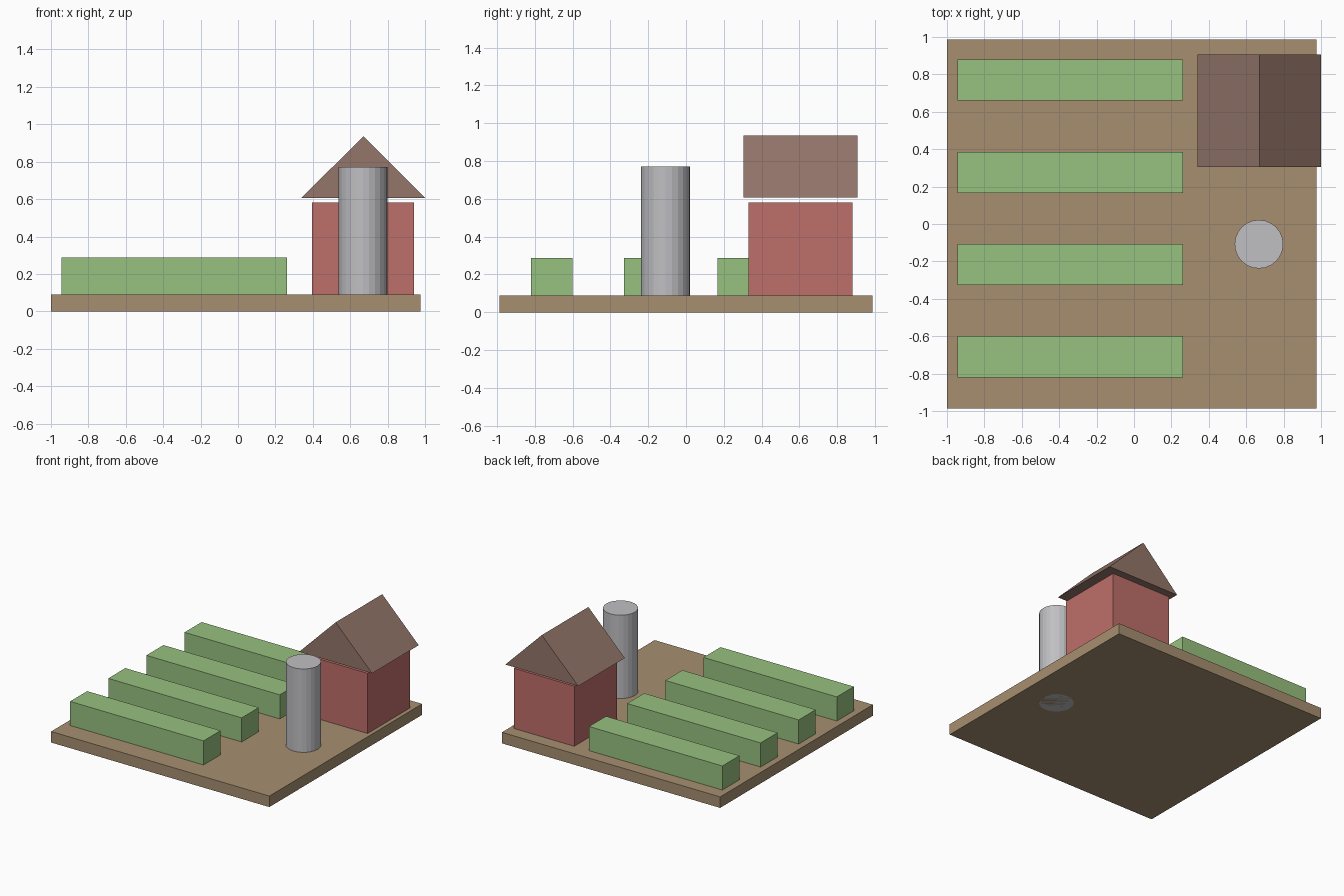
import bpy
import bmesh

if "Cube" in bpy.data.objects:
    bpy.data.objects.remove(bpy.data.objects["Cube"])


def material(name, rgb):
    """Flat colour from 0-255 sRGB, stored as linear."""
    lin = [(c / 255 / 12.92) if c < 11 else ((c / 255 + 0.055) / 1.055) ** 2.4 for c in rgb]
    m = bpy.data.materials.new(name)
    m.diffuse_color = (*lin, 1)
    m.use_nodes = True
    m.node_tree.nodes["Principled BSDF"].inputs["Base Color"].default_value = m.diffuse_color
    return m


SOIL = material("soil_brown", (166, 143, 112))
LEAF = material("crop_green", (151, 193, 127))
RED = material("barn_red", (190, 110, 106))
ROOF = material("roof_brown", (148, 118, 106))
METAL = material("silo_grey", (192, 192, 196))


def add_object(name, bm, mat):
    bmesh.ops.recalc_face_normals(bm, faces=bm.faces)
    mesh = bpy.data.meshes.new(name)
    bm.to_mesh(mesh)
    bm.free()
    mesh.materials.append(mat)
    obj = bpy.data.objects.new(name, mesh)
    bpy.context.collection.objects.link(obj)
    return obj


def box(name, xs, ys, zs, mat):
    bm = bmesh.new()
    bmesh.ops.create_cube(bm, size=1)
    for v in bm.verts:
        v.co = [r[0] if c < 0 else r[1] for c, r in zip(v.co, (xs, ys, zs))]
    return add_object(name, bm, mat)


# Ground slab
box("ground_slab", (-1.0, 0.975), (-0.987, 0.987), (0, 0.09), SOIL)

# Four evenly spaced crop rows
for i in range(4):
    y = -0.71 + i * 0.493
    box(f"crop_row_{i + 1}", (-0.945, 0.262), (y - 0.11, y + 0.11), (0.09, 0.287), LEAF)

# Barn walls
box("barn_walls", (0.395, 0.942), (0.33, 0.88), (0.09, 0.582), RED)

# Gable roof: triangle profile extruded along y, just above the walls
bm = bmesh.new()
profile = [bm.verts.new(p) for p in ((0.34, 0.305, 0.607), (1.0, 0.305, 0.607), (0.67, 0.305, 0.936))]
gable = bm.faces.new(profile)
ext = bmesh.ops.extrude_face_region(bm, geom=[gable], use_keep_orig=True)
for v in ext["geom"]:
    if isinstance(v, bmesh.types.BMVert):
        v.co.y = 0.907
add_object("barn_roof", bm, ROOF)

# Silo, passing through the slab to its underside
bm = bmesh.new()
bmesh.ops.create_cone(bm, cap_ends=True, segments=24, radius1=0.13, radius2=0.13, depth=0.772)
bmesh.ops.translate(bm, verts=bm.verts, vec=(0.668, -0.108, 0.386))
add_object("silo", bm, METAL)
